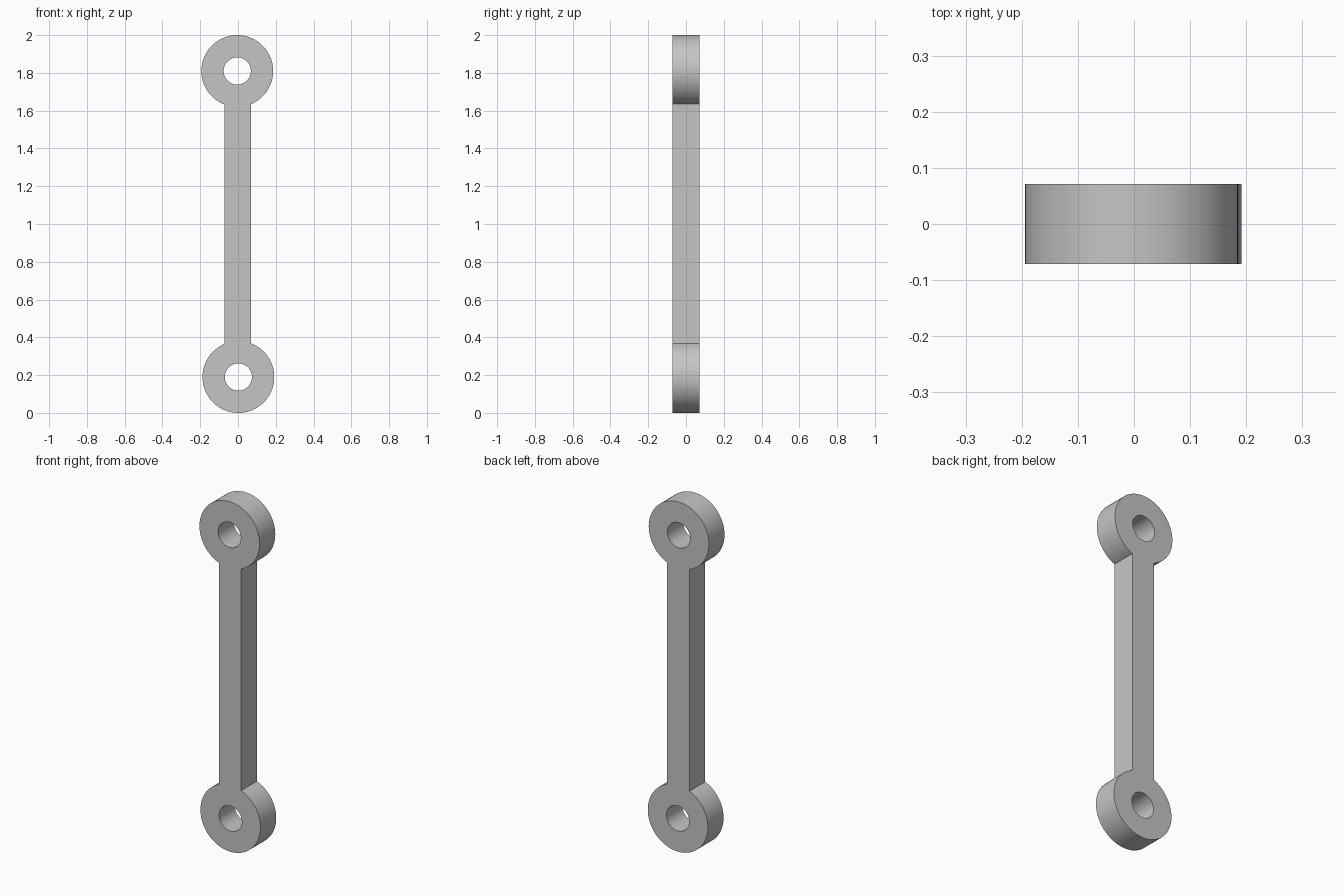
import bpy
from math import sin, cos, asin, pi, tau

cube = bpy.data.objects.get("Cube")
if cube:
    bpy.data.objects.remove(cube, do_unlink=True)

EYE_R, HOLE_R, HALF_WIDTH, HALF_DEPTH = 0.19, 0.072, 0.071, 0.071
BOTTOM, TOP = (0.002, 0.19), (-0.004, 1.81)   # eye centres in x, z
ROD_X = -0.001

# Grey metal
grey = bpy.data.materials.new("grey metal")
grey.use_nodes = True
colour = (0.56, 0.56, 0.56, 1)
grey.diffuse_color = colour
grey.node_tree.nodes["Principled BSDF"].inputs["Base Color"].default_value = colour


def arc(centre, radius, start, end, steps):
    """Points along an arc, both ends included."""
    angles = [start + (end - start) * i / steps for i in range(steps + 1)]
    return [(centre[0] + radius * cos(a), centre[1] + radius * sin(a)) for a in angles]


def rod_angle(centre, side):
    """Angle off vertical at which a rod edge meets an eye."""
    return asin((ROD_X + side * HALF_WIDTH - centre[0]) / EYE_R)


def add_loop(curve, points):
    spline = curve.splines.new('POLY')
    spline.points.add(len(points) - 1)
    for p, (x, z) in zip(spline.points, points):
        p.co = (x, z, 0, 1)
    spline.use_cyclic_u = True


# Outline: top eye, down the left rod edge, bottom eye, back up the right edge
outline = arc(TOP, EYE_R, -pi / 2 + rod_angle(TOP, 1),
              3 * pi / 2 + rod_angle(TOP, -1), 80)
outline += arc(BOTTOM, EYE_R, pi / 2 - rod_angle(BOTTOM, -1),
               5 * pi / 2 - rod_angle(BOTTOM, 1), 80)

# Flat profile with two bolt holes, given thickness
profile = bpy.data.curves.new("link_rod", 'CURVE')
profile.dimensions = '2D'
profile.fill_mode = 'BOTH'
profile.extrude = HALF_DEPTH
add_loop(profile, outline)
for centre in (BOTTOM, TOP):
    add_loop(profile, arc(centre, HOLE_R, 0, tau, 56)[:-1])

link = bpy.data.objects.new("link_rod", profile)
bpy.context.collection.objects.link(link)
link.rotation_euler.x = pi / 2
profile.materials.append(grey)

# Turn into a welded mesh with crisp rims
bpy.ops.object.select_all(action='DESELECT')
link.select_set(True)
bpy.context.view_layer.objects.active = link
bpy.ops.object.convert(target='MESH')
bpy.ops.object.mode_set(mode='EDIT')
bpy.ops.mesh.select_all(action='SELECT')
bpy.ops.mesh.remove_doubles(threshold=0.0005)
bpy.ops.mesh.normals_make_consistent(inside=False)
bpy.ops.object.mode_set(mode='OBJECT')
bpy.ops.object.transform_apply(location=False, rotation=True, scale=False)
bpy.ops.object.shade_smooth_by_angle(angle=pi / 6)
